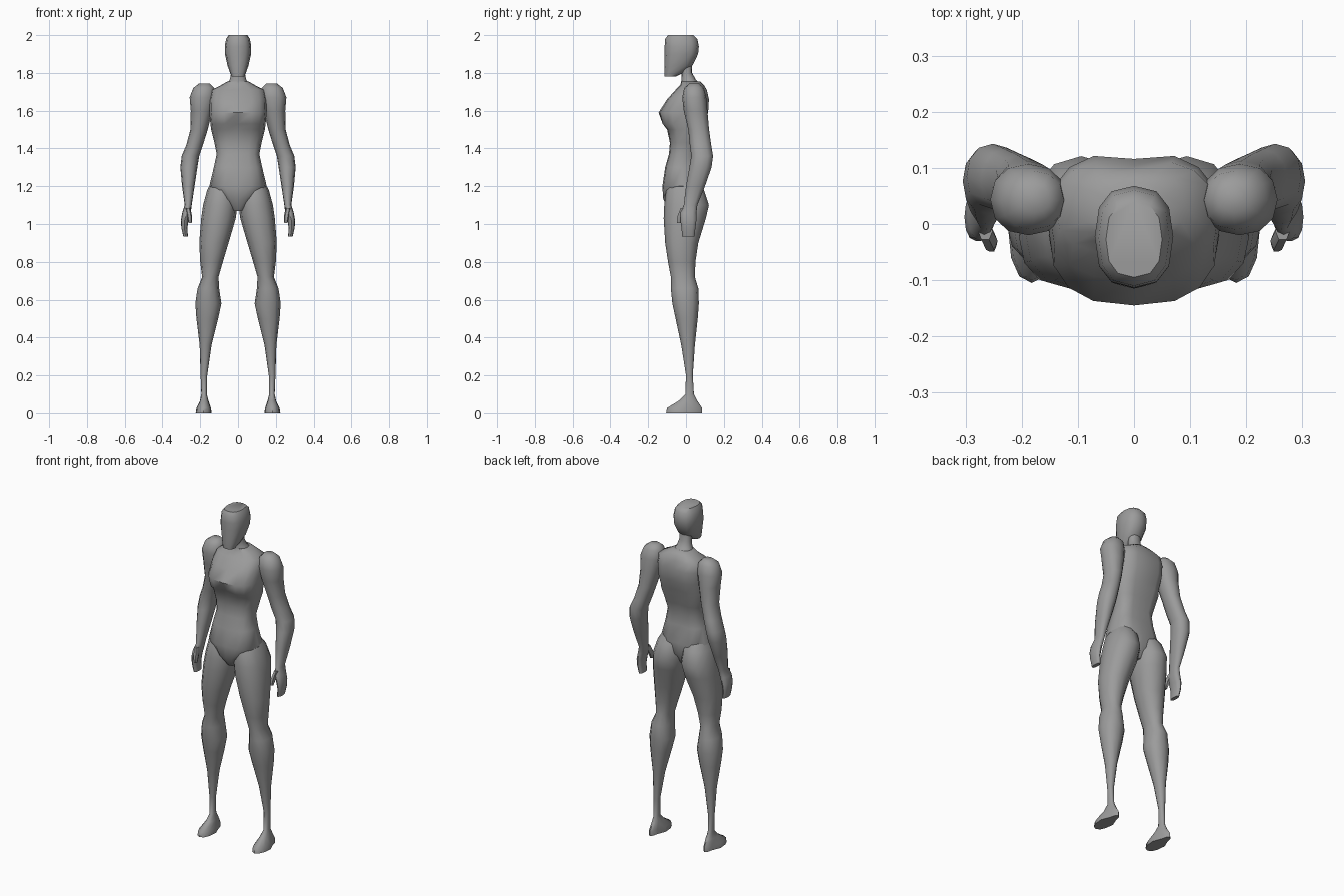
import bpy
import bmesh
import math

cube = bpy.data.objects.get("Cube")
if cube:
    bpy.data.objects.remove(cube, do_unlink=True)

# One plain grey for the whole figure
grey = bpy.data.materials.new("plain_grey")
grey.use_nodes = True
colour = (.33, .33, .33, 1)
grey.diffuse_color = colour
grey.node_tree.nodes["Principled BSDF"].inputs["Base Color"].default_value = colour


def ring_points(ring, sides, power):
    """Rounded outline that fills the given limits at one height."""
    height, x_low, x_high, y_front, y_back = ring
    centre_x, centre_y = (x_low + x_high) / 2, (y_front + y_back) / 2
    half_x, half_y = (x_high - x_low) / 2, (y_back - y_front) / 2
    points = []
    for step in range(sides):
        angle = math.tau * step / sides
        c, s = math.cos(angle), math.sin(angle)
        x = math.copysign(abs(c) ** (2 / power), c) if abs(c) > .001 else 0
        y = math.copysign(abs(s) ** (2 / power), s) if abs(s) > .001 else 0
        points.append((centre_x + half_x * x, centre_y + half_y * y, height))
    return points


def loft(name, rings, sides=12, power=2.2, mirror=1, adjust=None):
    """Skin a stack of rings, close both ends and shade the result smooth."""
    bm = bmesh.new()
    loops = [[bm.verts.new(p) for p in ring_points(r, sides, power)] for r in rings]
    for lower, upper in zip(loops, loops[1:]):
        for i in range(sides):
            j = (i + 1) % sides
            bm.faces.new((lower[i], lower[j], upper[j], upper[i]))
    bm.faces.new(loops[0])
    bm.faces.new(loops[-1])
    for vert in bm.verts:
        if adjust:
            adjust(vert.co)
        vert.co.x *= mirror
    bmesh.ops.recalc_face_normals(bm, faces=bm.faces)
    mesh = bpy.data.meshes.new(name)
    bm.to_mesh(mesh)
    bm.free()
    mesh.materials.append(grey)
    obj = bpy.data.objects.new(name, mesh)
    bpy.context.collection.objects.link(obj)
    bpy.ops.object.select_all(action="DESELECT")
    obj.select_set(True)
    bpy.context.view_layer.objects.active = obj
    bpy.ops.object.shade_smooth_by_angle(angle=math.radians(50))
    return obj


def centred(rings):
    """Turn (height, half width, front, back) into full ring limits."""
    return [(z, -w, w, front, back) for z, w, front, back in rings]


def shape_torso(co):
    """Press in the spine line and the cleft below the bust."""
    if abs(co.x) < .001:
        if co.y > 0 and 1.1 < co.z < 1.72:
            co.y -= .012
        elif co.y < 0 and 1.51 < co.z < 1.56:
            co.y += .02


def shape_foot(co):
    """Narrow the heel so that the foot widens toward the toes."""
    if co.z < .05 and co.y > 0:
        co.x = .18 + (co.x - .18) * .6


# Torso from crotch to collar
torso = centred([
    (1.07, .03, -.08, .04),
    (1.13, .08, -.12, .08),
    (1.2, .152, -.125, .085),
    (1.3, .128, -.11, .065),
    (1.37, .113, -.09, .06),
    (1.43, .125, -.085, .075),
    (1.5, .142, -.1, .097),
    (1.53, .146, -.13, .105),
    (1.59, .152, -.145, .125),
    (1.66, .15, -.1, .128),
    (1.71, .14, -.055, .115),
    (1.735, .09, -.03, .095),
    (1.755, .055, -.025, .075),
])
loft("torso", torso, sides=16, power=2.6, adjust=shape_torso)

# Neck
loft("neck", centred([
    (1.73, .07, -.03, .085),
    (1.765, .043, -.024, .052),
    (1.8, .036, -.024, .032),
    (1.86, .036, -.03, .03),
]))

# Head with a flat, tapered face
loft("head", centred([
    (1.782, .034, -.113, -.05),
    (1.8, .042, -.115, -.015),
    (1.84, .056, -.115, .035),
    (1.9, .069, -.114, .064),
    (1.94, .07, -.113, .068),
    (1.98, .063, -.11, .06),
    (2, .05, -.095, .04),
]), power=2.5)

# Leg from hip through buttock, knee and calf to the sole
leg = [
    (1.24, .03, .13, -.07, .05),
    (1.18, .008, .163, -.105, .095),
    (1.1, .003, .185, -.115, .121),
    (1.03, .012, .195, -.118, .105),
    (.9, .05, .205, -.11, .065),
    (.8, .08, .2, -.095, .05),
    (.72, .103, .19, -.08, .047),
    (.66, .1, .214, -.08, .065),
    (.58, .088, .226, -.072, .068),
    (.5, .105, .22, -.055, .062),
    (.36, .14, .203, -.025, .047),
    (.2, .163, .198, 0, .036),
    (.1, .165, .194, -.004, .042),
    (.065, .156, .202, -.04, .06),
    (.028, .143, .22, -.1, .085),
    (0, .14, .224, -.105, .085),
]

# Arm from shoulder cap through elbow and wrist to the fingertips
arm = [
    (1.745, .15, .205, .02, .07),
    (1.72, .125, .237, -.01, .095),
    (1.67, .12, .256, -.02, .107),
    (1.6, .135, .25, -.012, .113),
    (1.5, .16, .252, .012, .122),
    (1.42, .185, .273, .02, .133),
    (1.36, .205, .298, .028, .143),
    (1.3, .215, .305, .018, .135),
    (1.2, .23, .296, 0, .1),
    (1.1, .245, .282, -.012, .06),
    (1.06, .25, .295, -.03, .055),
    (1.02, .262, .302, -.03, .055),
    (.98, .268, .3, -.024, .05),
    (.933, .265, .289, -.02, .045),
]

# Thumb
thumb = [
    (1.085, .252, .278, -.03, .005),
    (1.04, .243, .27, -.048, -.012),
    (1.005, .245, .262, -.05, -.028),
]

for side, sign in (("left", 1), ("right", -1)):
    loft(side + "_leg", leg, mirror=sign, adjust=shape_foot)
    loft(side + "_arm", arm, mirror=sign)
    loft(side + "_thumb", thumb, sides=6, mirror=sign)
